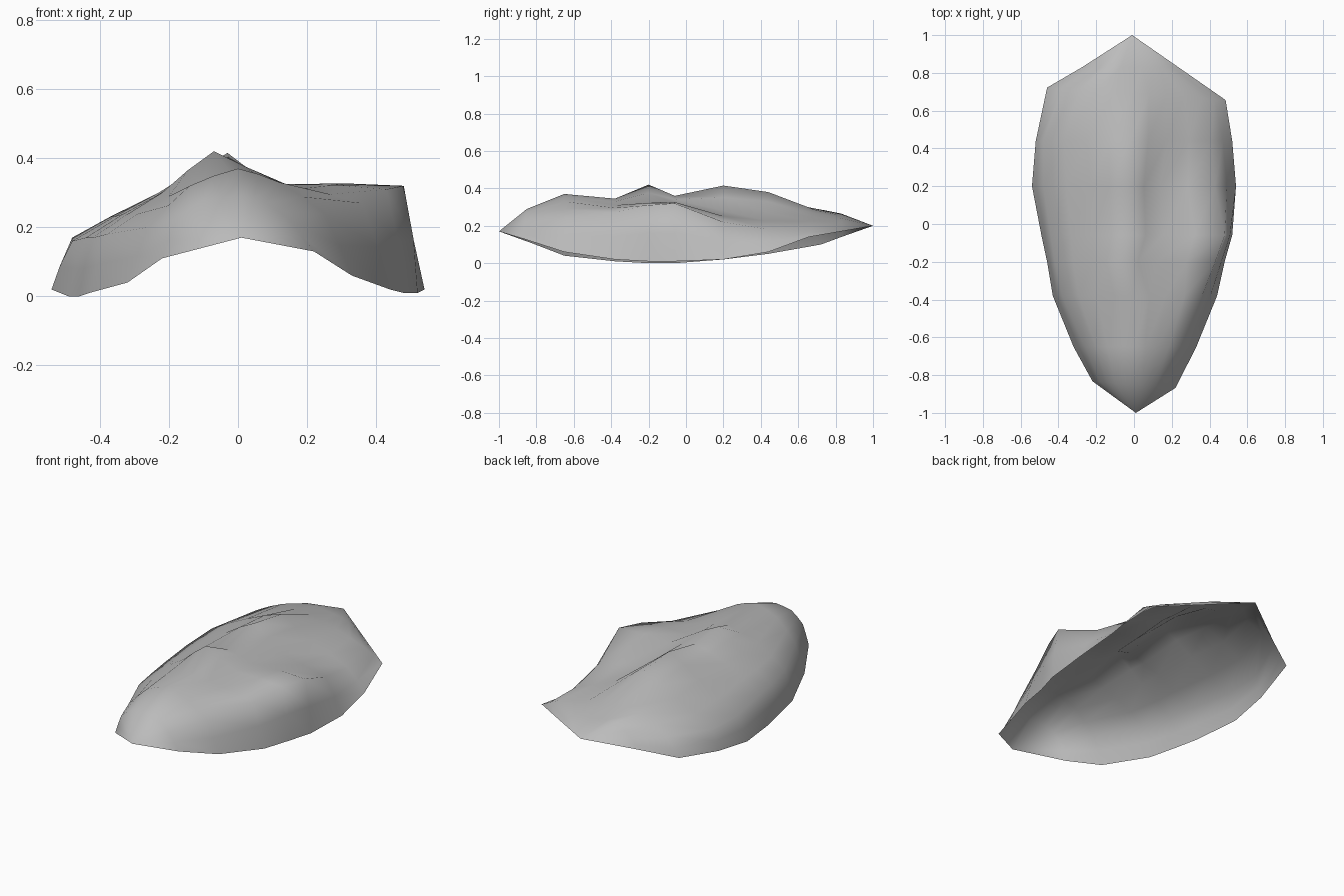
import bpy
import bmesh
from mathutils import Vector

STEPS = 2          # subdivisions between control points of each rib
TENSION = 0.2      # roundness of the ribs

cube = bpy.data.objects.get("Cube")
if cube:
    bpy.data.objects.remove(cube, do_unlink=True)


def make_material(name, colour):
    material = bpy.data.materials.new(name)
    material.use_nodes = True
    material.diffuse_color = colour
    material.node_tree.nodes["Principled BSDF"].inputs["Base Color"].default_value = colour
    return material


def spline(before, start, end, after, t):
    """Cardinal curve between start and end."""
    tangent_a = (end - before) * TENSION
    tangent_b = (after - start) * TENSION
    t2, t3 = t * t, t * t * t
    blend = 3 * t2 - 2 * t3
    return (start * (1 - blend) + end * blend
            + tangent_a * (t3 - 2 * t2 + t) + tangent_b * (t3 - t2))


def round_rib(y, slant, profile):
    """Turn a few (x, z) points into a rounded rib at depth y, turned by slant."""
    points = [Vector((x, y + slant * x, z)) for x, z in profile]
    padded = [points[0]] + points + [points[-1]]
    rib = []
    for i in range(len(points) - 1):
        rib += [spline(*padded[i:i + 4], step / STEPS) for step in range(STEPS)]
    return rib + [points[-1]]


# Ribs from front to back: right rim, right shoulder, right slope, ridge,
# left slope, left shoulder, left rim
RIBS = [
    (-.85, -.08, [(-.22, .11), (-.18, .22), (-.1, .28), (.01, .29), (.08, .27), (.15, .22), (.22, .13)]),
    (-.65, 0, [(-.32, .04), (-.26, .2), (-.14, .32), (0, .37), (.12, .33), (.25, .24), (.33, .06)]),
    (-.38, 0, [(-.43, .01), (-.38, .18), (-.2, .29), (-.01, .345), (.17, .31), (.36, .27), (.44, .02)]),
    (-.2, 0, [(-.46, 0), (-.42, .17), (-.22, .3), (-.07, .42), (.12, .325), (.43, .31), (.48, .01)]),
    (-.06, 0, [(-.49, 0), (-.44, .17), (-.22, .3), (-.02, .36), (.15, .32), (.48, .32), (.52, .01)]),
    (.2, 0, [(-.54, .02), (-.48, .16), (-.23, .3), (-.03, .415), (.14, .28), (.43, .22), (.54, .02)]),
    (.44, 0, [(-.52, .05), (-.48, .17), (-.25, .29), (-.02, .38), (.17, .27), (.41, .18), (.52, .06)]),
    (.69, -.07, [(-.46, .1), (-.38, .2), (-.2, .29), (-.01, .285), (.17, .25), (.36, .2), (.485, .14)]),
    (.83, 0, [(-.275, .14), (-.23, .19), (-.13, .265), (-.01, .255), (.1, .24), (.18, .21), (.235, .17)]),
]
FRONT_TIP = (.01, -1, .17)
BACK_TIP = (-.01, 1, .2)

# Open rocky shell: ribs joined by quads, closed by a fan at each tip
bm = bmesh.new()
rows = [[bm.verts.new(p) for p in round_rib(*rib)] for rib in RIBS]
for front, back in zip(rows, rows[1:]):
    for i in range(len(front) - 1):
        bm.faces.new((front[i], front[i + 1], back[i + 1], back[i]))

front_tip, back_tip = bm.verts.new(FRONT_TIP), bm.verts.new(BACK_TIP)
for i in range(len(rows[0]) - 1):
    bm.faces.new((front_tip, rows[0][i + 1], rows[0][i]))
    bm.faces.new((back_tip, rows[-1][i], rows[-1][i + 1]))
for face in bm.faces:
    face.smooth = True

mesh = bpy.data.meshes.new("rock_shell")
bm.to_mesh(mesh)
bm.free()
mesh.materials.append(make_material("stone grey", (.5, .5, .5, 1)))
shell = bpy.data.objects.new("rock_shell", mesh)
bpy.context.collection.objects.link(shell)
